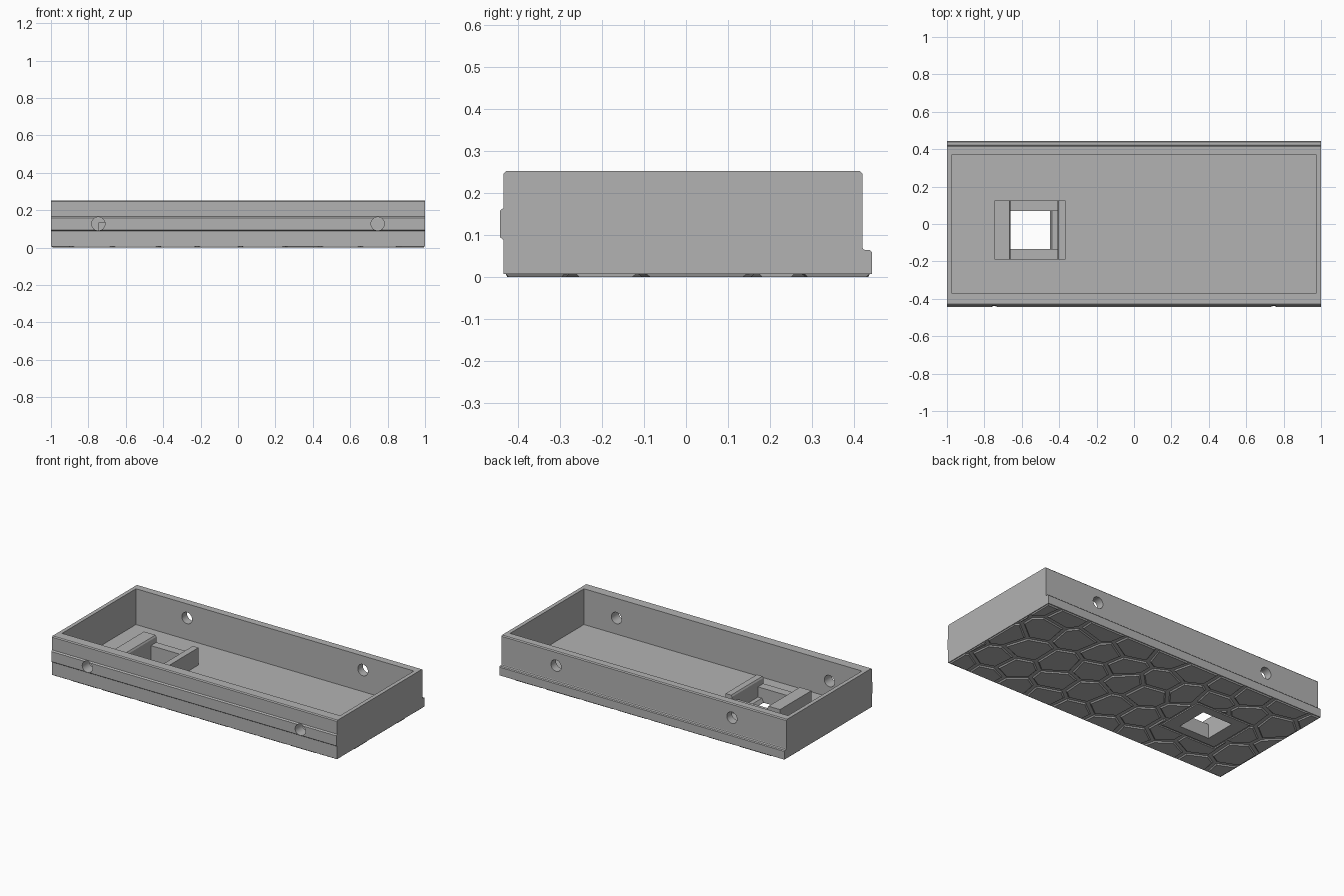
import bpy, bmesh, random
from mathutils import Vector

random.seed(4)
cube = bpy.data.objects.get("Cube")
if cube:
    bpy.data.objects.remove(cube, do_unlink=True)

grey = bpy.data.materials.new("plain_grey")
grey.use_nodes = True
COLOUR = (0.45, 0.45, 0.45, 1)
grey.diffuse_color = COLOUR
grey.node_tree.nodes["Principled BSDF"].inputs["Base Color"].default_value = COLOUR

BASE = 0.007    # underside of the tray, above the raised tiles
FLOOR = 0.025   # top of the tray floor


def finish(bm, name):
    bmesh.ops.recalc_face_normals(bm, faces=bm.faces)
    mesh = bpy.data.meshes.new(name)
    bm.to_mesh(mesh)
    bm.free()
    mesh.materials.append(grey)
    obj = bpy.data.objects.new(name, mesh)
    bpy.context.collection.objects.link(obj)
    return obj


def prism(name, points, axis, start, end):
    """Extrude a 2D profile along x (yz profile) or y (xz profile)."""
    bm = bmesh.new()
    place = (lambda a, b: (start, a, b)) if axis == "x" else (lambda a, b: (a, start, b))
    face = bm.faces.new([bm.verts.new(place(a, b)) for a, b in points])
    out = bmesh.ops.extrude_face_region(bm, geom=[face])
    shift = Vector((end - start, 0, 0)) if axis == "x" else Vector((0, end - start, 0))
    for v in out["geom"]:
        if isinstance(v, bmesh.types.BMVert):
            v.co += shift
    return finish(bm, name)


def box(name, x0, x1, y0, y1, z0, z1):
    return prism(name, [(x0, z0), (x1, z0), (x1, z1), (x0, z1)], "y", y0, y1)


def cylinder(name, x, y, z, radius, length):
    bpy.ops.mesh.primitive_cylinder_add(vertices=32, radius=radius, depth=length,
                                        location=(x, y, z), rotation=(1.5708, 0, 0))
    obj = bpy.context.object
    obj.name = name
    return obj


def cut(target, cutter):
    mod = target.modifiers.new("cut", "BOOLEAN")
    mod.operation = "DIFFERENCE"
    mod.solver = "EXACT"
    mod.object = cutter
    bpy.context.view_layer.objects.active = target
    bpy.ops.object.modifier_apply(modifier=mod.name)


def remove(*objects):
    for obj in objects:
        bpy.data.objects.remove(obj, do_unlink=True)


# Tray: side profile with the front rail and the stepped back lip
profile = [(-0.435, BASE), (-0.435, 0.088), (-0.443, 0.094), (-0.443, 0.158),
           (-0.435, 0.165), (-0.435, 0.246), (-0.429, 0.252), (0.415, 0.252),
           (0.421, 0.246), (0.421, 0.07), (0.423, 0.066), (0.427, 0.064),
           (0.438, 0.064), (0.443, 0.059), (0.443, BASE)]
tray = prism("tray", profile, "x", -1, 1)
cavity = box("cavity_cutter", -0.975, 0.975, -0.37, 0.37, FLOOR, 0.4)
cut(tray, cavity)
remove(cavity)

# Bolt holes through the front and back walls
for side in (-1, 1):
    for x, y, z in ((0.747, -0.41, 0.127), (0.617, 0.41, 0.162)):
        hole = cylinder("hole_cutter", side * x, y, z, 0.036, 0.2)
        cut(tray, hole)
        remove(hole)

# Socket bracket standing on the floor: two side bars and two cross pieces
X0, X1, Y0, Y1 = -0.747, -0.365, -0.19, 0.125
parts = [
    tray,
    prism("bracket_right_bar", [(X0, FLOOR), (-0.66, FLOOR), (-0.66, 0.125),
                                (-0.666, 0.135), (X0, 0.135)], "y", Y0, Y1),
    prism("bracket_left_bar", [(-0.41, FLOOR), (X1, FLOOR), (X1, 0.135),
                               (-0.404, 0.135), (-0.41, 0.125)], "y", Y0, Y1),
    box("bracket_front_cross", -0.66, -0.41, Y0, -0.135, FLOOR, 0.09),
    box("bracket_back_cross", -0.66, -0.41, 0.07, Y1, FLOOR, 0.09),
    box("socket_plate", X0, X1, Y0, Y1, 0, BASE),
]

# Opening through the floor with one sloping side
opening = prism("opening_cutter", [(-0.66, -0.05), (-0.45, -0.05), (-0.45, 0.004),
                                   (-0.41, 0.07), (-0.41, 0.3), (-0.66, 0.3)],
                "y", -0.135, 0.07)
for part in (tray, parts[-1]):
    cut(part, opening)
remove(opening)


# Raised stone tiles on the underside, from a jittered honeycomb
def clip(poly, point, normal):
    """Keep the part of a convex polygon behind a line."""
    result = []
    for a, b in zip(poly, poly[1:] + poly[:1]):
        da, db = (a - point).dot(normal), (b - point).dot(normal)
        if da <= 0:
            result.append(a)
        if da * db < 0:
            result.append(a.lerp(b, da / (da - db)))
    return result


def cell(seed, seeds, gap):
    poly = [Vector(p) for p in ((-0.995, -0.43), (0.995, -0.43),
                                (0.995, 0.438), (-0.995, 0.438))]
    for other in seeds:
        if other is not seed and poly:
            normal = (other - seed).normalized()
            poly = clip(poly, (seed + other) / 2 - normal * gap, normal)
    return poly


seeds = []
for row in range(-1, 6):
    for col in range(-1, 11):
        x = -1 + 0.22 * (col + 0.5 * (row % 2)) + random.uniform(-0.045, 0.045)
        y = -0.4 + 0.2 * row + random.uniform(-0.04, 0.04)
        seeds.append(Vector((x, y)))

bm = bmesh.new()
for seed in seeds:
    poly = cell(seed, seeds, 0.011)
    if len(poly) < 3:
        continue
    centre = sum(poly, Vector((0, 0))) / len(poly)
    upper = [bm.verts.new((p.x, p.y, BASE)) for p in poly]
    lower = []
    for p in poly:
        inward = (centre - p)
        q = p + inward.normalized() * min(0.008, inward.length * 0.4)
        lower.append(bm.verts.new((q.x, q.y, 0)))
    bm.faces.new(upper)
    bm.faces.new(lower)
    for i in range(len(poly)):
        j = (i + 1) % len(poly)
        bm.faces.new((upper[i], upper[j], lower[j], lower[i]))
tiles = finish(bm, "underside_tiles")
clearance = box("plate_clearance_cutter", X0 - 0.015, X1 + 0.015, Y0 - 0.015, Y1 + 0.015, -0.1, 0.1)
cut(tiles, clearance)
remove(clearance)

# Smooth only the curved hole walls and fillet
for obj in bpy.context.selected_objects:
    obj.select_set(False)
tray.select_set(True)
bpy.context.view_layer.objects.active = tray
bpy.ops.object.shade_smooth_by_angle(angle=0.4)
